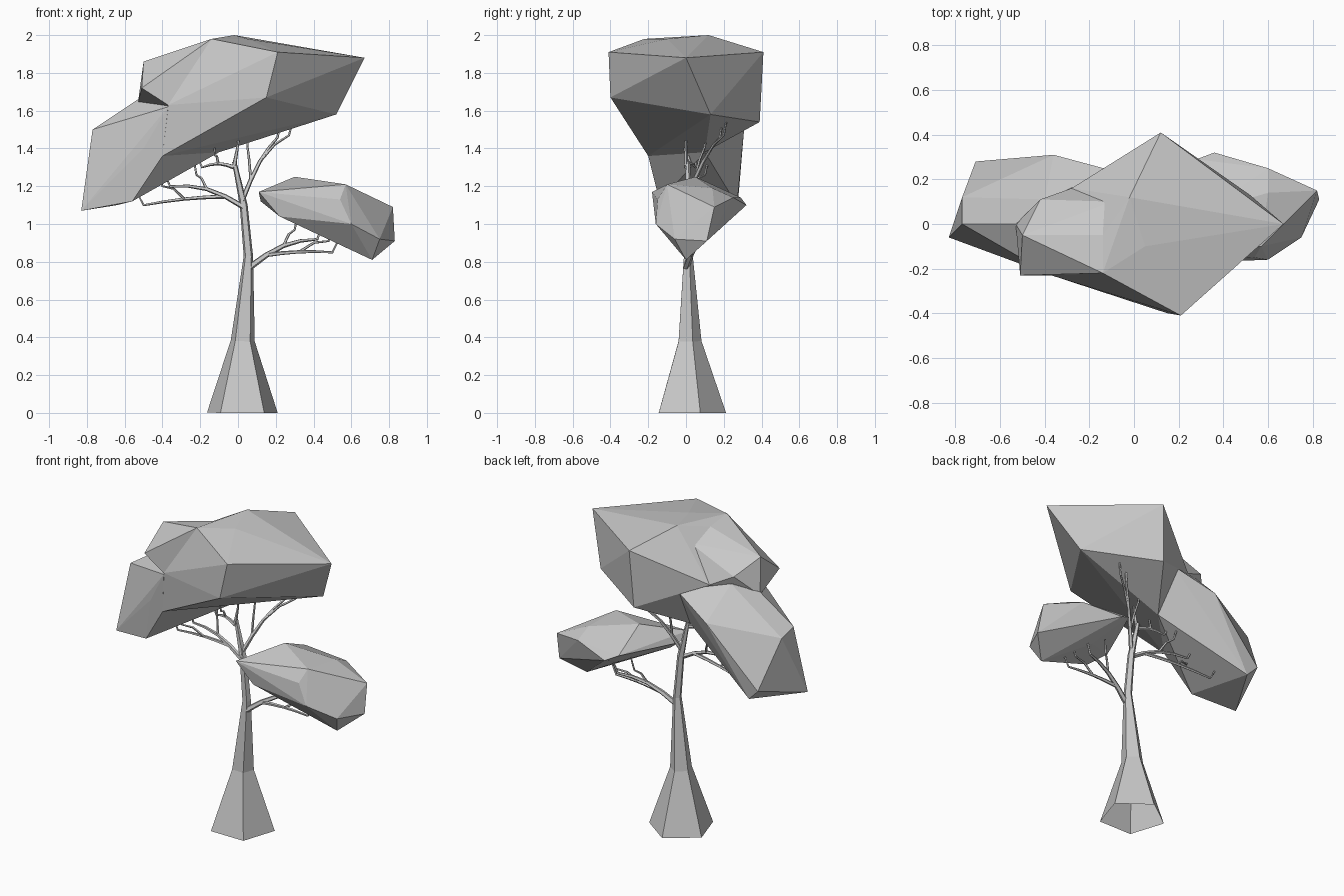
import bpy, bmesh
from math import cos, sin, pi, tau
from mathutils import Vector

cube = bpy.data.objects.get("Cube")
if cube:
    bpy.data.objects.remove(cube)

grey = bpy.data.materials.new("plain_grey")
grey.use_nodes = True
grey.diffuse_color = (.58, .58, .58, 1)
grey.node_tree.nodes["Principled BSDF"].inputs["Base Color"].default_value = grey.diffuse_color

UP = Vector((0, 0, 1))


def finish(name, bm):
    """Turn the bmesh into a flat-shaded grey object."""
    bmesh.ops.recalc_face_normals(bm, faces=bm.faces)
    mesh = bpy.data.meshes.new(name)
    bm.to_mesh(mesh)
    bm.free()
    mesh.materials.append(grey)
    obj = bpy.data.objects.new(name, mesh)
    bpy.context.collection.objects.link(obj)


def tube(name, path, radii, sides=5):
    """Tapered tube along a path, open at its root."""
    bm = bmesh.new()
    points = [Vector(p) for p in path]
    last = len(points) - 1
    rings = []
    for i, (point, radius) in enumerate(zip(points, radii)):
        tangent = points[min(i + 1, last)] - points[max(i - 1, 0)]
        turn = UP.rotation_difference(tangent)
        ring = []
        for k in range(sides):
            angle = tau / 4 + tau * k / sides
            offset = Vector((cos(angle), sin(angle), 0)) * radius
            ring.append(bm.verts.new(point + turn @ offset))
        rings.append(ring)
    for low, high in zip(rings, rings[1:]):
        for k in range(sides):
            j = (k + 1) % sides
            bm.faces.new((low[k], low[j], high[j], high[k]))
    bm.faces.new(rings[-1])
    finish(name, bm)


def branch(name, start, end, radius=.012, bow=.04, steps=4):
    """Limb that bows upward, then turns up at its tip."""
    start, end = Vector(start), Vector(end)
    path = [start.lerp(end, i / steps) + UP * bow * sin(pi * i / steps)
            for i in range(steps + 1)]
    outward = (end - start).normalized()
    path.append(end + outward * .03 + UP * .06)
    thinning = (radius - .005) / (steps + 1)
    tube(name, path, [radius - thinning * i for i in range(steps + 2)])
    return path


def fork(name, path, joint, end):
    """Thin twig leaving a limb at one of its joints."""
    branch(name, path[joint], end, radius=.008, bow=.02, steps=2)


def clump(name, corners):
    """Faceted foliage mass wrapped around its corners."""
    bm = bmesh.new()
    for corner in corners:
        bm.verts.new(corner)
    hull = bmesh.ops.convex_hull(bm, input=bm.verts)
    spare = {item for item in hull["geom_interior"] + hull["geom_unused"]
             if isinstance(item, bmesh.types.BMVert)}
    bmesh.ops.delete(bm, geom=list(spare), context="VERTS")
    finish(name, bm)


# Flared five-sided trunk
tube("trunk",
     [(.023, .015, 0), (.025, .015, .38), (.055, .01, .83), (.03, .01, 1.1), (-.02, .01, 1.33)],
     [.197, .067, .026, .022, .012])

# Branches under the high crown
left_limb = branch("left_limb", (.03, 0, 1.09), (-.36, .06, 1.2), radius=.015)
left_low_limb = branch("left_low_limb", left_limb[1], (-.5, .1, 1.1), bow=.01)
right_limb = branch("right_limb", (.02, 0, 1.12), (.21, .18, 1.46), radius=.014)
top_left_limb = branch("top_left_limb", (-.02, 0, 1.3), (-.19, .05, 1.3), bow=.02)
branch("top_right_limb", (-.02, 0, 1.31), (0, 0, 1.42), bow=0)
fork("left_twig", left_limb, 2, (-.22, .1, 1.26))
fork("left_low_twig", left_low_limb, 2, (-.4, 0, 1.2))
fork("right_outer_twig", right_limb, 2, (.27, .2, 1.47))
fork("right_inner_twig", right_limb, 1, (.05, .1, 1.41))
fork("top_left_twig", top_left_limb, 2, (-.12, 0, 1.36))

# Branches under the low crown
low_limb = branch("low_limb", (.06, 0, .77), (.42, .1, .92), radius=.018)
low_front_limb = branch("low_front_limb", low_limb[1], (.5, 0, .85), bow=.01)
fork("low_front_twig", low_front_limb, 2, (.48, .04, .91))
fork("low_rising_twig", low_limb, 2, (.3, .1, .97))

# High crown: broad slab
clump("high_crown", [
    (.67, 0, 1.88), (.21, -.41, 1.91), (.12, .41, 1.91), (-.14, -.22, 1.98),
    (-.02, .12, 2), (.05, -.1, 1.98), (-.14, -.05, 1.96), (.52, .13, 1.58),
    (.15, -.4, 1.67), (.1, .39, 1.54), (-.04, -.3, 1.65), (-.1, .24, 1.65),
    (-.28, .16, 1.7), (-.1, .1, 1.38), (-.4, -.2, 1.36), (-.37, -.23, 1.63)])

# High crown: shoulder stepping down from the slab
clump("high_crown_shoulder", [
    (-.14, -.22, 1.98), (-.14, -.05, 1.96), (-.5, -.05, 1.86), (-.42, .11, 1.77),
    (-.51, -.23, 1.72), (-.28, .16, 1.7), (-.1, .1, 1.9), (-.37, -.23, 1.63),
    (-.53, 0, 1.64), (-.2, 0, 1.5)])

# High crown: drooping left lobe
clump("high_crown_lobe", [
    (-.77, 0, 1.5), (-.77, .12, 1.47), (-.83, -.06, 1.07), (-.56, -.14, 1.12),
    (-.5, -.18, 1.4), (-.71, .28, 1.17), (-.64, .27, 1.1), (-.36, .31, 1.53),
    (-.4, -.2, 1.36), (-.53, 0, 1.66), (-.37, -.23, 1.62), (-.1, .1, 1.38),
    (-.1, .24, 1.65), (-.4, .11, 1.72)])

# Low crown on the left side
clump("low_crown", [
    (.11, -.18, 1.17), (.12, -.1, 1.12), (.3, .05, 1.25), (.28, .29, 1.14),
    (.36, .32, 1.1), (.57, -.1, 1.21), (.6, .14, 1.19), (.6, .25, 1.14),
    (.82, .15, 1.09), (.83, .11, .91), (.75, -.06, .92), (.71, 0, .81),
    (.6, -.16, 1), (.54, -.15, 1.13), (.36, -.16, 1.15), (.22, -.16, 1.04),
    (.4, .1, 1)])
